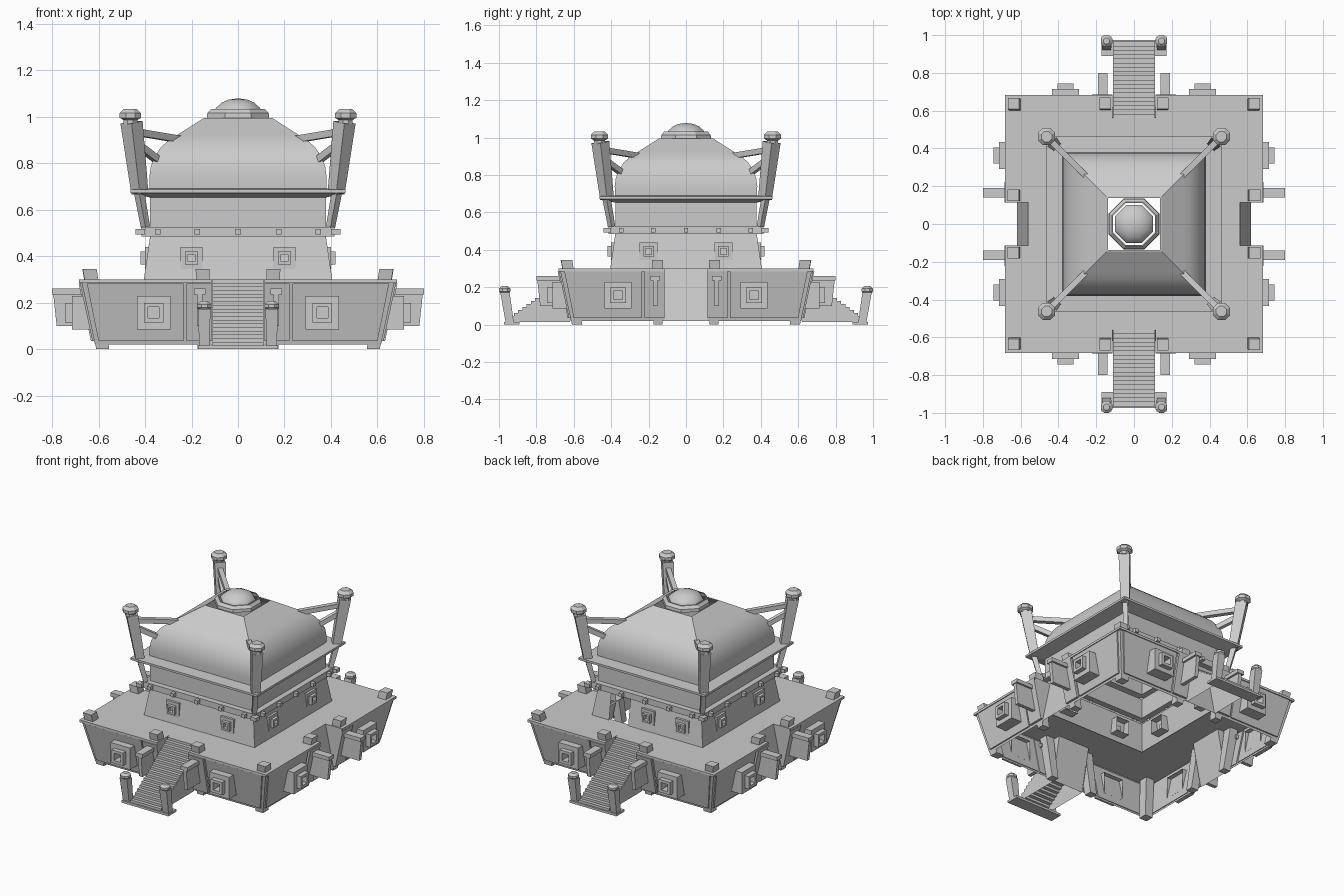
import bpy, bmesh
from math import pi, cos, sin, sqrt
from mathutils import Matrix, Vector

cube = bpy.data.objects.get("Cube")
if cube:
    bpy.data.objects.remove(cube, do_unlink=True)

stone = bpy.data.materials.new("pale_grey_stone")
stone.use_nodes = True
GREY = (0.6, 0.6, 0.6, 1)
stone.diffuse_color = GREY
stone.node_tree.nodes["Principled BSDF"].inputs["Base Color"].default_value = GREY

# Copy sets: parts are drawn on the front side, then repeated
ONE = [Matrix()]
MIRROR = Matrix.Scale(-1, 4, (1, 0, 0))
SIDES = [Matrix.Rotation(k * pi / 2, 4, 'Z') for k in range(4)]
FRONT_BACK = SIDES[::2]
SIDES_BOTH = [s @ m for s in SIDES for m in (Matrix(), MIRROR)]
STAIR_BOTH = [s @ m for s in FRONT_BACK for m in (Matrix(), MIRROR)]


def make(name, verts, faces, copies=ONE, smooth=False):
    bm = bmesh.new()
    for m in copies:
        vs = [bm.verts.new(m @ Vector(v)) for v in verts]
        for f in faces:
            bm.faces.new([vs[i] for i in f])
    bmesh.ops.recalc_face_normals(bm, faces=bm.faces)
    me = bpy.data.meshes.new(name)
    bm.to_mesh(me)
    bm.free()
    me.materials.append(stone)
    ob = bpy.data.objects.new(name, me)
    bpy.context.collection.objects.link(ob)
    if smooth:
        bpy.ops.object.select_all(action='DESELECT')
        ob.select_set(True)
        bpy.context.view_layer.objects.active = ob
        bpy.ops.object.shade_smooth_by_angle(angle=pi / 6)
    return ob


def loft(name, levels, n=4, copies=ONE, at=Matrix(), caps=(False, False), smooth=False):
    """Stack n-sided rings; levels are (half width, height)."""
    verts, faces = [], []
    for r, z in levels:
        for i in range(n):
            a = 2 * pi * (i + 0.5) / n
            verts.append(at @ Vector((r * cos(a) / cos(pi / n), r * sin(a) / cos(pi / n), z)))
    for k in range(len(levels) - 1):
        for i in range(n):
            j = (i + 1) % n
            faces.append((k * n + i, k * n + j, (k + 1) * n + j, (k + 1) * n + i))
    if caps[0]:
        faces.append(range(n))
    if caps[1]:
        faces.append(range((len(levels) - 1) * n, len(levels) * n))
    return make(name, verts, faces, copies, smooth)


BOX = [(0, 1, 2, 3), (4, 5, 6, 7), (0, 1, 5, 4), (1, 2, 6, 5), (2, 3, 7, 6), (3, 0, 4, 7)]


def prism(name, p, q, hp, hq, copies=ONE):
    """Leaning box from bottom centre p to top centre q, with half sizes."""
    verts = [(c[0] + sx * h[0], c[1] + sy * h[1], c[2])
             for c, h in ((p, hp), (q, hq))
             for sx, sy in ((-1, -1), (1, -1), (1, 1), (-1, 1))]
    return make(name, verts, BOX, copies)


def beam(name, p, q, w0, w1, copies=SIDES):
    p, q = Vector(p), Vector(q)
    at = Matrix.Translation(p) @ (q - p).to_track_quat('Z', 'Y').to_matrix().to_4x4()
    return loft(name, [(w0, 0), (w1, (q - p).length)], 4, copies, at, (True, True))


def cut(ob, planes, doomed):
    """Slice the mesh along planes, then remove the faces the rule picks."""
    bm = bmesh.new()
    bm.from_mesh(ob.data)
    for co, no in planes:
        bmesh.ops.bisect_plane(bm, geom=bm.verts[:] + bm.edges[:] + bm.faces[:],
                               plane_co=co, plane_no=no)
    gone = [f for f in bm.faces if doomed(f.calc_center_median())]
    bmesh.ops.delete(bm, geom=gone, context='FACES')
    bm.to_mesh(ob.data)
    bm.free()


# Hollow platform with a notch in the middle of each side
GATE, NOTCH = 0.115, 0.56
platform = loft("platform", [(.615, .02), (.672, .285), (.683, .285), (.683, .3), (.39, .3)])
planes = []
for d in (GATE, -GATE, NOTCH, -NOTCH):
    planes += [((d, 0, 0), (1, 0, 0)), ((0, d, 0), (0, 1, 0))]
cut(platform, planes, lambda c: min(abs(c.x), abs(c.y)) < GATE
    and max(abs(c.x), abs(c.y)) > NOTCH)
make("notch_back_wall", [(-GATE, -.62, .02), (GATE, -.62, .02), (GATE, -NOTCH, .3),
                         (-GATE, -NOTCH, .3)], [(0, 1, 2, 3)], SIDES)
make("notch_side_wall", [(GATE, -.615, .02), (GATE, -.683, .3), (GATE, -NOTCH, .3)],
     [(0, 1, 2)], SIDES_BOTH)


# Raised wall panels that follow the slope of the platform
def panel(name, u0, low_u1, high_u1, depth):
    verts = [(u, -(.611 + .215 * z + d), z) for d in (-.005, depth)
             for u, z in ((u0, .035), (low_u1, .035), (high_u1, .283), (u0, .283))]
    make(name, verts, BOX, SIDES_BOTH)


panel("wall_panel", .235, .6, .65, .008)
panel("gate_panel", GATE, .222, .222, .014)

# Leaning pillars whose heads stand above the deck
prism("corner_pillar", (.582, -.582, 0), (.638, -.638, .345), (.028, .028), (.03, .03), SIDES)
prism("gate_pillar", (.15, -.582, 0), (.152, -.64, .345), (.024, .026), (.03, .03), SIDES_BOTH)

# Fins with caps beside each gate
prism("gate_fin", (.165, -.71, .1), (.165, -.725, .24), (.012, .07), (.012, .07), SIDES_BOTH)
prism("gate_fin_cap", (.165, -.72, .235), (.165, -.72, .26), (.025, .08), (.025, .08), SIDES_BOTH)


# Stepped square windows
def window(name, x, d, z, s, copies):
    at = Matrix.Translation((x, -d, z)) @ Matrix.Rotation(pi / 2, 4, 'X') @ Matrix.Scale(s, 4)
    loft(name, [(.072, -.09), (.072, 0), (.042, 0), (.042, .03), (.024, .03), (.024, -.03)],
         4, copies, at, (False, True))


window("platform_window", .363, .714, .157, 1, SIDES_BOTH)
window("upper_window", .2, .4, .392, .66, SIDES_BOTH[:4] + SIDES_BOTH[6:])
window("back_window", 0, .4, .392, .66, [SIDES[2]])
window("back_side_window", .25, .4, .392, .66, [SIDES[2]])

# Stairs at front and back
STEPS, Y0, Y1 = 18, -.965, -.56
verts, faces = [], []
for i in range(STEPS):
    y = Y0 + (Y1 - Y0) * i / STEPS
    z0, z1 = (.015 + .285 * k / STEPS for k in (i, i + 1))
    for yy, zz in ((y, z0), (y, z1)):
        verts += [(-.11, yy, zz), (.11, yy, zz)]
verts += [(-.11, Y1, .3), (.11, Y1, .3)]
for k in range(0, len(verts) - 2, 2):
    faces.append((k, k + 1, k + 3, k + 2))
n = len(verts)
verts += [(-.11, -.62, .015), (.11, -.62, .015)]
faces += [list(range(0, n, 2)) + [n], list(range(1, n, 2)) + [n + 1]]
make("stairs", verts, faces, FRONT_BACK)
prism("stair_foot", (0, -.932, 0), (0, -.932, .015), (.172, .042), (.172, .042), FRONT_BACK)
prism("stair_post", (.145, -.943, .015), (.145, -.968, .172), (.022, .022), (.027, .025), STAIR_BOTH)
loft("stair_post_cap", [(.02, .165), (.031, .178), (.031, .192), (.016, .206)], 8, STAIR_BOTH,
     Matrix.Translation((.145, -.969, 0)), (True, True))

# Middle storey with a doorway at the back
storey = loft("middle_storey", [(.405, .3), (.378, .485)])
cut(storey, [((.14, 0, 0), (1, 0, 0)), ((.28, 0, 0), (1, 0, 0)), ((0, 0, .465), (0, 0, 1))],
    lambda c: c.y > .3 and .14 < c.x < .28 and c.z < .465)
loft("storey_band", [(.378, .485), (.415, .485), (.415, .525), (.378, .525)])
for u in (-.345, -.175, 0, .175, .345):
    prism("band_block", (u, -.42, .493), (u, -.42, .517), (.012, .02), (.012, .02), SIDES)
prism("corner_band_block", (.42, -.42, .493), (.42, -.42, .517), (.02, .02), (.02, .02), SIDES)

# Upper storey, eaves and curved roof, open at the top
loft("upper_storey", [(.378, .525), (.378, .655)])
loft("eaves", [(.378, .652), (.463, .672), (.463, .686), (.38, .69)])
loft("roof", [(.38, .69), (.381, .74), (.375, .785), (.358, .83), (.33, .87), (.295, .9),
              (.255, .925), (.145, .995), (.138, .995)], smooth=True)
loft("roof_collar", [(.134, .995), (.132, 1.015), (.116, 1.032), (.11, 1.032)], 8)
loft("top_dome", [(.1, 1.025), (.094, 1.038), (.07, 1.06), (.04, 1.073), (.012, 1.077)], 8,
     caps=(False, True), smooth=True)

# Leaning corner towers with braces
beam("corner_tower", (.422, -.422, .67), (.458, -.458, .975), .026, .034)
loft("tower_cap", [(.03, .965), (.03, .985), (.046, .995), (.046, 1.015), (.028, 1.033)], 8,
     SIDES, Matrix.Translation((.463, -.463, 0)), (True, True))
beam("tower_slat", (.398, -.398, .525), (.425, -.425, .675), .014, .016)
beam("upper_brace", (.45, -.45, .935), (.25, -.25, .902), .015, .015)
beam("lower_brace", (.44, -.44, .885), (.335, -.335, .805), .015, .015)
